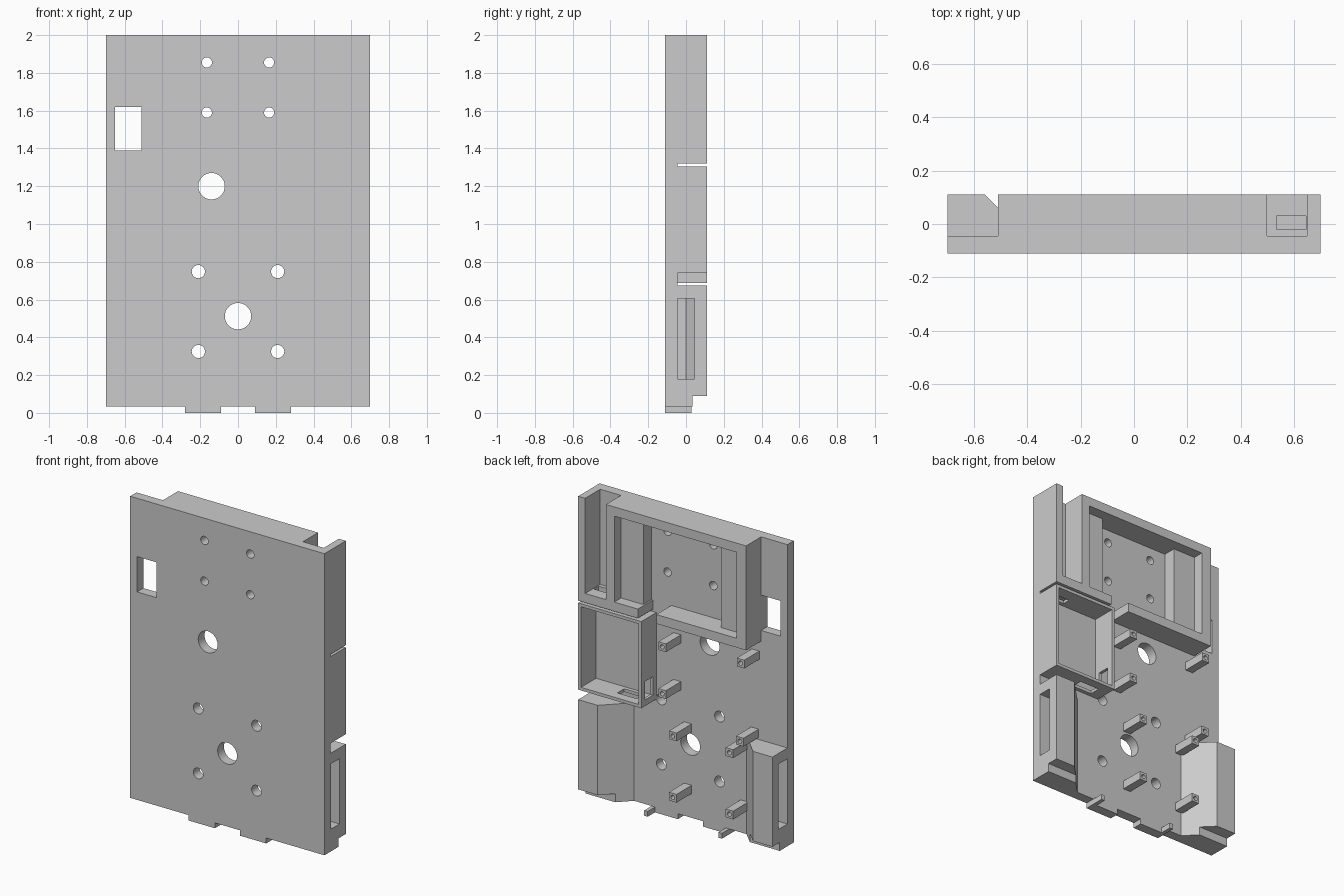
import bpy, bmesh, math
from mathutils import Matrix

cube = bpy.data.objects.get("Cube")
if cube:
    bpy.data.objects.remove(cube, do_unlink=True)

GREY = (0.6, 0.6, 0.6, 1)
mat = bpy.data.materials.new("plain grey")
mat.use_nodes = True
mat.diffuse_color = GREY
mat.node_tree.nodes["Principled BSDF"].inputs["Base Color"].default_value = GREY

FRONT, FACE, BACK = -0.11, -0.045, 0.11   # plate front, plate back, rim depth
HALF = 0.7


def add_box(bm, x, y, z):
    size = [b - a for a, b in (x, y, z)]
    mid = [(a + b) / 2 for a, b in (x, y, z)]
    m = Matrix.Translation(mid) @ Matrix.Diagonal((*size, 1))
    bmesh.ops.create_cube(bm, size=1, matrix=m)


def add_hole(bm, x, z, r, y=(-0.2, 0)):
    m = Matrix.Translation((x, sum(y) / 2, z)) @ Matrix.Rotation(math.pi / 2, 4, 'X')
    bmesh.ops.create_cone(bm, cap_ends=True, segments=32, radius1=r, radius2=r,
                          depth=y[1] - y[0], matrix=m)


def add_prism(bm, profile, z):
    face = bm.faces.new([bm.verts.new((px, py, z[0])) for px, py in profile])
    out = bmesh.ops.extrude_face_region(bm, geom=[face])
    verts = [g for g in out["geom"] if isinstance(g, bmesh.types.BMVert)]
    bmesh.ops.translate(bm, verts=verts, vec=(0, 0, z[1] - z[0]))


def finish(bm, name):
    bmesh.ops.recalc_face_normals(bm, faces=bm.faces)
    mesh = bpy.data.meshes.new(name)
    bm.to_mesh(mesh)
    bm.free()
    mesh.materials.append(mat)
    ob = bpy.data.objects.new(name, mesh)
    bpy.context.collection.objects.link(ob)
    return ob


def boxes(name, *dims):
    bm = bmesh.new()
    for d in dims:
        add_box(bm, *d)
    return finish(bm, name)


def cut(ob, bm):
    cutter = finish(bm, "cutter")
    cutter.hide_render = True
    mod = ob.modifiers.new("cut", 'BOOLEAN')
    mod.operation, mod.solver, mod.object = 'DIFFERENCE', 'EXACT', cutter
    bpy.context.view_layer.update()
    ev = ob.evaluated_get(bpy.context.evaluated_depsgraph_get())
    mesh = bpy.data.meshes.new_from_object(ev)
    ob.modifiers.clear()
    ob.data = mesh
    bpy.data.objects.remove(cutter, do_unlink=True)


# Back plate with round holes and a window
plate = boxes("plate", ((-HALF, HALF), (FRONT, FACE), (0.035, 2)))
bm = bmesh.new()
for s in (-1, 1):
    for z in (1.59, 1.855):
        add_hole(bm, s * 0.165, z, 0.027)
    for z in (0.325, 0.748):
        add_hole(bm, s * 0.21, z, 0.035)
add_hole(bm, -0.14, 1.2, 0.07)
add_hole(bm, 0, 0.512, 0.07)
add_box(bm, (-0.65, -0.51), (-0.2, 0), (1.39, 1.62))
cut(plate, bm)

# Upper frame: walls, split bottom wall, inner shelves
rim = (FACE, BACK)
boxes("upper_frame",
      ((-0.51, 0.5), rim, (1.94, 2)),
      ((-0.51, -0.44), rim, (1.32, 1.94)),
      ((0.44, 0.5), rim, (1.38, 1.94)),
      ((-0.44, 0.137), rim, (1.32, 1.38)))
for side, x in (("right", (-0.44, -0.28)), ("left", (0.28, 0.44))):
    boxes(side + "_shelf", (x, (FACE, 0.04), (1.38, 1.94)))

# Cable channel beside the frame, with a slot in its floor
boxes("channel_wall", ((0.65, HALF), rim, (1.32, 2)))
floor = boxes("channel_floor", ((0.27, 0.65), rim, (1.32, 1.38)))
bm = bmesh.new()
add_box(bm, (0.535, 0.645), (-0.02, 0.03), (1.2, 1.5))
cut(floor, bm)

# Thin-walled tray with cable openings
tray = boxes("tray", ((0.245, HALF), (FACE, BACK), (0.74, 1.305)))
bm = bmesh.new()
add_box(bm, (0.265, 0.68), (FACE, 0.2), (0.76, 1.285))
cut(tray, bm)
bm = bmesh.new()
add_box(bm, (0.535, 0.65), (-0.02, 0.03), (1.25, 1.35))
add_box(bm, (0.32, 0.46), (-0.02, 0.05), (0.7, 0.8))
cut(tray, bm)
bm = bmesh.new()
add_box(bm, (0.2, 0.3), (-0.01, 0.07), (0.78, 0.9))
cut(tray, bm)

# Lower corner blocks with a sloped inner side, a stepped foot and a side slot
for side, s in (("right", -1), ("left", 1)):
    bm = bmesh.new()
    add_prism(bm, [(s * HALF, FACE), (s * HALF, BACK), (s * 0.56, BACK),
                   (s * 0.405, FACE)], (0.09, 0.675))
    block = finish(bm, side + "_corner_block")
    bm = bmesh.new()
    add_prism(bm, [(s * 0.75, -0.044), (s * 0.75, 0.045), (s * 0.6, 0.045),
                   (s * 0.555, 0), (s * 0.555, -0.044)], (0.18, 0.605))
    cut(block, bm)
    bm = bmesh.new()
    add_prism(bm, [(s * HALF, FACE), (s * HALF, 0.035), (s * 0.485, 0.035),
                   (s * 0.405, FACE)], (0.035, 0.09))
    finish(bm, side + "_block_foot")

    # Bottom tabs with a short prong
    tab = sorted((s * 0.09, s * 0.28))
    prong = sorted((s * 0.255, s * 0.28))
    boxes(side + "_tab", (tab, (FRONT, FACE), (0, 0.035)),
          (prong, (FACE, 0.03), (0, 0.035)))

# Square standoffs with pilot holes
spots = [(0.095, 1.18), (-0.47, 1.225), (0.095, 0.875), (-0.465, 0.715)]
spots += [(x, z) for x in (0.018, -0.39) for z in (0.22, 0.62)]
for i, (x, z) in enumerate(spots, 1):
    r = 0.027
    post = boxes(f"standoff_{i}", ((x - r, x + r), rim, (z - r, z + r)))
    bm = bmesh.new()
    add_hole(bm, x, z, 0.014, (0, 0.2))
    cut(post, bm)

# Smooth the round holes, keep edges sharp
for ob in bpy.context.collection.objects:
    ob.select_set(ob.type == 'MESH')
bpy.context.view_layer.objects.active = plate
bpy.ops.object.shade_smooth_by_angle(angle=math.radians(30))
